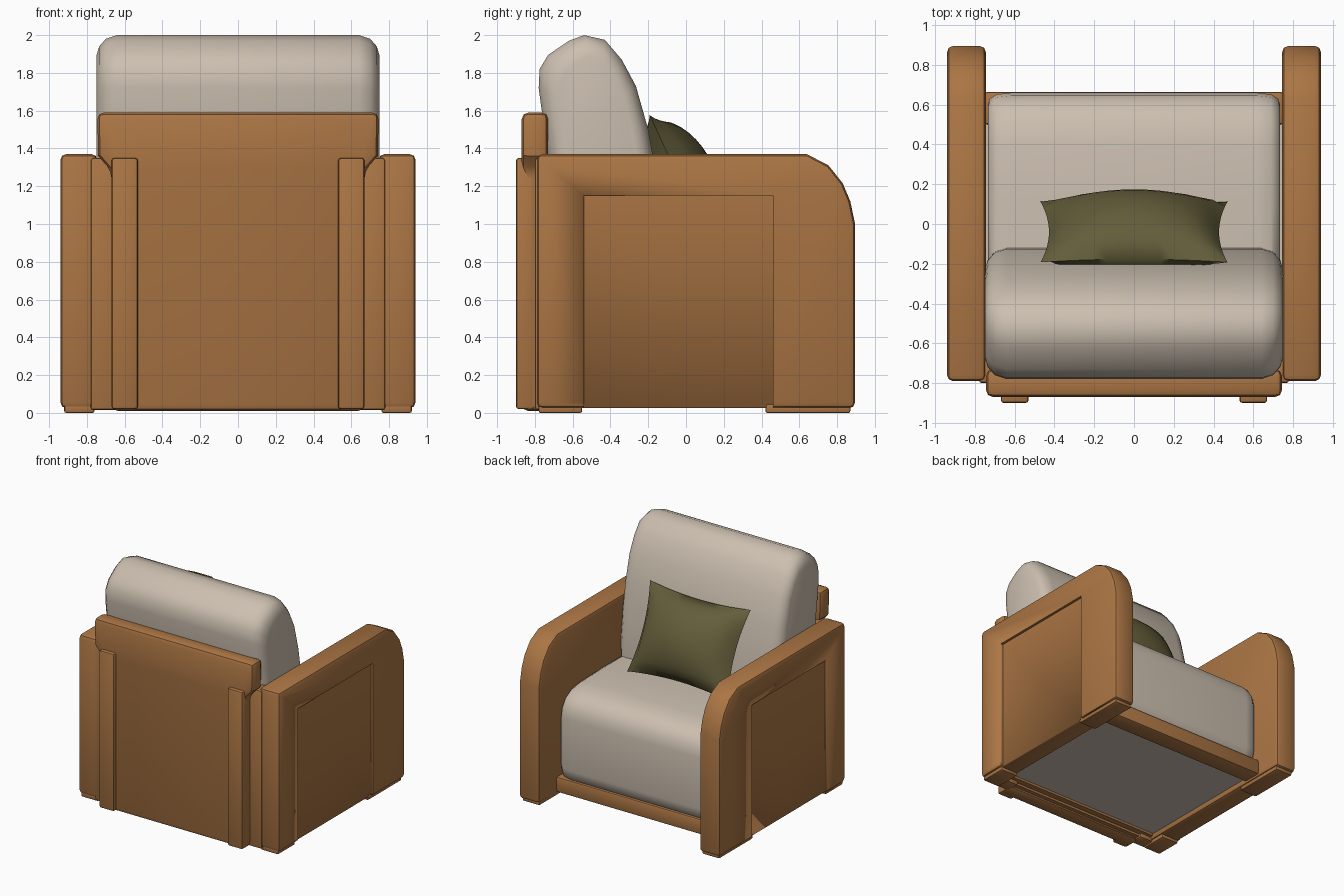
import bpy, bmesh, math
from mathutils import Vector

if "Cube" in bpy.data.objects:
    bpy.data.objects.remove(bpy.data.objects["Cube"])


def material(name, rgb):
    m = bpy.data.materials.new(name)
    m.diffuse_color = (*rgb, 1)
    m.use_nodes = True
    m.node_tree.nodes["Principled BSDF"].inputs["Base Color"].default_value = m.diffuse_color
    return m


TAN = material("tan leather", (0.41, 0.18, 0.058))
CREAM = material("cream fabric", (0.60, 0.52, 0.43))
OLIVE = material("olive fabric", (0.125, 0.11, 0.042))


def finish(name, bm, mat, angle=35):
    bmesh.ops.recalc_face_normals(bm, faces=bm.faces)
    me = bpy.data.meshes.new(name)
    bm.to_mesh(me)
    bm.free()
    ob = bpy.data.objects.new(name, me)
    bpy.context.collection.objects.link(ob)
    me.materials.append(mat)
    bpy.ops.object.select_all(action='DESELECT')
    ob.select_set(True)
    bpy.context.view_layer.objects.active = ob
    bpy.ops.object.shade_smooth_by_angle(angle=math.radians(angle))
    return ob


def loft(rings):
    """Closed skin through equal-length rings of points."""
    bm = bmesh.new()
    vs = [[bm.verts.new(p) for p in r] for r in rings]
    n = len(rings[0])
    for a, b in zip(vs, vs[1:]):
        for i in range(n):
            j = (i + 1) % n
            bm.faces.new((a[i], a[j], b[j], b[i]))
    bm.faces.new(vs[0])
    bm.faces.new(vs[-1])
    return bm


def bevel(bm, width, segs=2):
    edges = [e for e in bm.edges if e.calc_face_angle(0) > math.radians(40)]
    bmesh.ops.bevel(bm, geom=edges, offset=width, segments=segs,
                    profile=0.5, affect='EDGES', clamp_overlap=True)


def box(name, x, y, z, mat, width=0.0):
    ring = [(x[0], y[0]), (x[1], y[0]), (x[1], y[1]), (x[0], y[1])]
    bm = loft([[(a, b, h) for a, b in ring] for h in z])
    bmesh.ops.recalc_face_normals(bm, faces=bm.faces)
    if width:
        bevel(bm, width)
    return finish(name, bm, mat)


def cushion(name, profile, stations, mat):
    """Side profile (y, z) swept along x; stations are (x, inset)."""
    ys, zs = zip(*profile)
    cy, cz = (min(ys) + max(ys)) / 2, (min(zs) + max(zs)) / 2
    hy, hz = (max(ys) - min(ys)) / 2, (max(zs) - min(zs)) / 2
    full = [(-x, d) for x, d in stations] + [(x, d) for x, d in reversed(stations)]
    rings = [[(x, cy + (y - cy) * (1 - d / hy), cz + (z - cz) * (1 - d / hz))
              for y, z in profile] for x, d in full]
    return finish(name, loft(rings), mat, 50)


# Arms: rounded front slabs with a recessed outer panel
ARM = [(-0.79, 0.025), (0.895, 0.025), (0.895, 1.0), (0.87, 1.12), (0.83, 1.215),
       (0.755, 1.31), (0.64, 1.37), (-0.79, 1.37)]
for side, s in (("right", 1), ("left", -1)):
    bm = loft([[(s * x, y, z) for y, z in ARM] for x in (0.745, 0.94)])
    bmesh.ops.recalc_face_normals(bm, faces=bm.faces)
    bevel(bm, 0.03)
    arm = finish(side + "_arm", bm, TAN)
    cut = box("panel_cutter", sorted((s * 0.918, s * 1.1)), (-0.54, 0.46), (-0.1, 1.15), TAN)
    mod = arm.modifiers.new("recess", 'BOOLEAN')
    mod.operation, mod.solver, mod.object = 'DIFFERENCE', 'EXACT', cut
    bpy.context.view_layer.objects.active = arm
    bpy.ops.object.modifier_apply(modifier="recess")
    bpy.data.objects.remove(cut)

    # Low corner feet
    for end, y in (("back", (-0.78, -0.55)), ("front", (0.42, 0.87))):
        box(f"{side}_{end}_foot", sorted((s * 0.76, s * 0.92)), y, (0.0, 0.05), TAN, 0.01)

    # Raised strip on the outside of the back
    box(side + "_back_strip", sorted((s * 0.53, s * 0.67)), (-0.9, -0.8), (0.02, 1.35), TAN, 0.015)

    # Narrow filler between back panel and arm
    box(side + "_back_corner", sorted((s * 0.64, s * 0.78)), (-0.8, -0.68), (0.015, 1.35), TAN, 0.015)

# Back panel, wider above the arms
BACK = [(-0.67, 0.01), (0.67, 0.01), (0.67, 1.28), (0.74, 1.36), (0.745, 1.59),
        (-0.745, 1.59), (-0.74, 1.36), (-0.67, 1.28)]
bm = loft([[(x, y, z) for x, z in BACK] for y in (-0.87, -0.73)])
bmesh.ops.recalc_face_normals(bm, faces=bm.faces)
bevel(bm, 0.035)
finish("back_panel", bm, TAN)

# Base: front rail, stepped back rails and bottom cloth
box("front_rail", (-0.75, 0.75), (0.5, 0.665), (0.04, 0.17), TAN, 0.015)
box("back_rail_lower", (-0.74, 0.74), (-0.74, -0.7), (0.03, 0.2), TAN)
box("back_rail_upper", (-0.74, 0.74), (-0.71, -0.65), (0.05, 0.2), TAN)
box("bottom_cloth", (-0.75, 0.75), (-0.7, 0.55), (0.07, 0.14), CREAM)

# Seat cushion
SEAT = [(-0.68, 0.14), (0.6, 0.14), (0.645, 0.17), (0.66, 0.25), (0.66, 0.68),
        (0.645, 0.76), (0.60, 0.83), (0.52, 0.875), (0.40, 0.895), (0.1, 0.905), (-0.68, 0.90)]
cushion("seat_cushion", SEAT, [(0.735, 0.06), (0.725, 0.03), (0.69, 0.008), (0.62, 0.0)], CREAM)

# Back cushion, leaning
REST = [(-0.68, 0.85), (-0.12, 0.85), (-0.125, 1.0), (-0.155, 1.25), (-0.2, 1.5),
        (-0.265, 1.73), (-0.34, 1.87), (-0.43, 1.975), (-0.54, 2.0), (-0.62, 1.97),
        (-0.73, 1.895), (-0.775, 1.82), (-0.78, 1.72), (-0.75, 1.5), (-0.72, 1.3)]
cushion("back_cushion", REST, [(0.75, 0.11), (0.735, 0.06), (0.70, 0.02), (0.64, 0.0)], CREAM)

# Throw pillow: two bulged sheets with pinched corners, tilted back
bm = bmesh.new()
N = 14
up = Vector((0, -0.42, 0.9)).normalized()
out = Vector((0, 0.9, 0.42)).normalized()
for face in (1, -1):
    grid = []
    for i in range(N + 1):
        row = []
        for j in range(N + 1):
            u, v = 2 * i / N - 1, 2 * j / N - 1
            px = 0.47 * u * (1 - 0.09 * (1 - v * v))
            pv = 0.36 * v * (1 - 0.10 * (1 - u * u))
            t = 0.19 * ((1 - u * u) * (1 - v * v)) ** 0.6
            p = Vector((px, -0.04, 1.25)) + up * pv + out * t * face
            row.append(bm.verts.new(p))
        grid.append(row)
    for i in range(N):
        for j in range(N):
            bm.faces.new((grid[i][j], grid[i + 1][j], grid[i + 1][j + 1], grid[i][j + 1]))
bmesh.ops.remove_doubles(bm, verts=bm.verts, dist=0.0005)
finish("throw_pillow", bm, OLIVE, 60)
